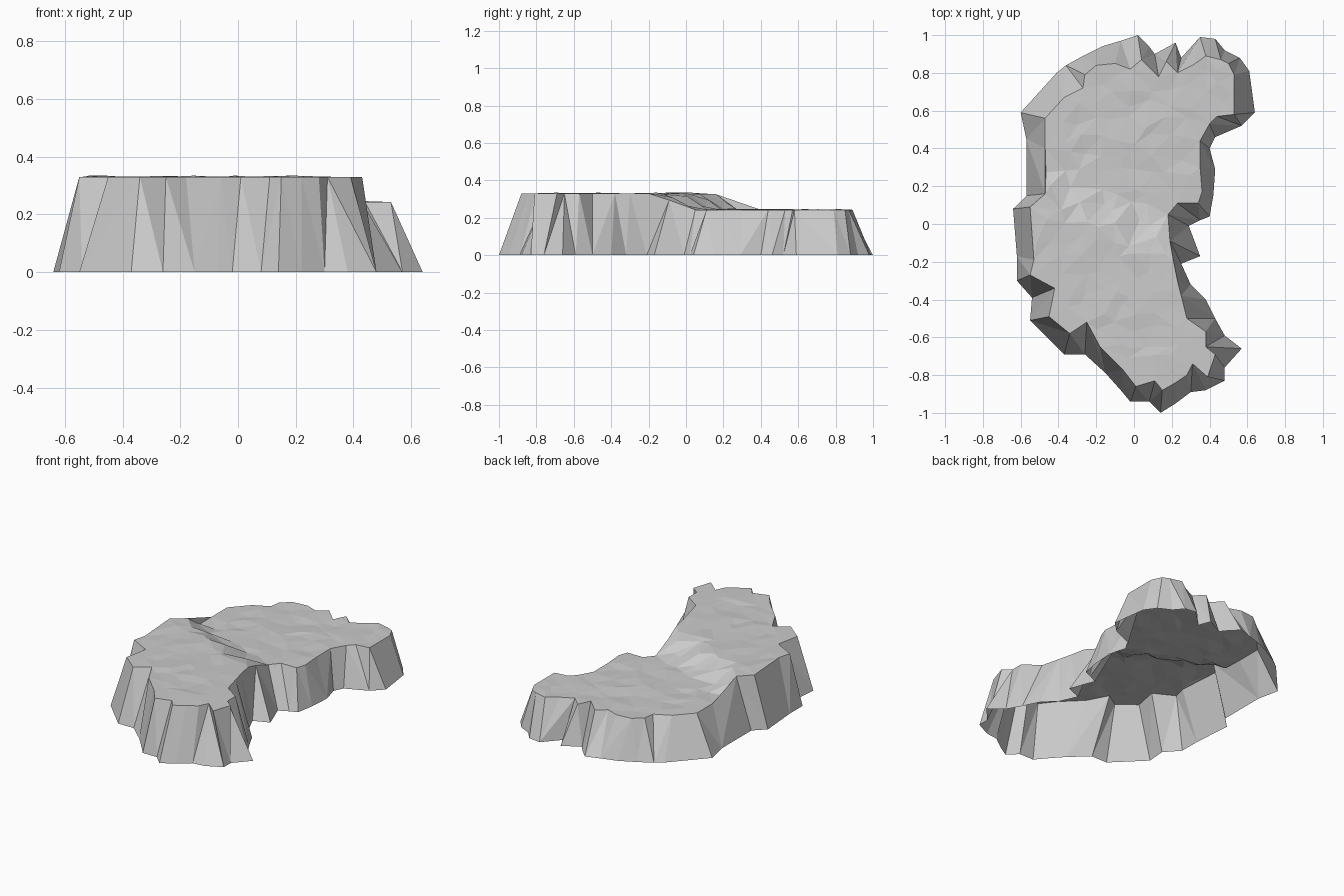
import bpy
import bmesh
import random
from mathutils import Vector
from mathutils.geometry import delaunay_2d_cdt

random.seed(4)

HIGH, LOW = 0.33, 0.243     # heights of the front and back shelves
STEP = 0.09                 # spacing of the rough ground on top

default_cube = bpy.data.objects.get("Cube")
if default_cube:
    bpy.data.objects.remove(default_cube, do_unlink=True)

# Outline where the cliff meets the ground, clockwise from the back left
FOOT = [
    (-.60, .59), (-.41, .80), (-.36, .84), (-.27, .89), (-.17, .94), (-.07, .97),
    (.02, 1), (.08, .94), (.11, .90), (.22, .96), (.25, .88), (.35, .99),
    (.43, .98), (.48, .92), (.56, .88), (.61, .81), (.64, .59), (.57, .52),
    (.43, .46), (.40, .40), (.43, .29), (.42, .15), (.40, .04), (.35, .02),
    (.29, -.01), (.35, -.17), (.25, -.21), (.30, -.32), (.38, -.40), (.43, -.50),
    (.48, -.59), (.57, -.66), (.48, -.76), (.48, -.83), (.38, -.88), (.30, -.89),
    (.22, -.95), (.14, -1), (.08, -.94), (-.02, -.94), (-.07, -.88), (-.15, -.79),
    (-.26, -.69), (-.37, -.69), (-.55, -.51), (-.54, -.39), (-.62, -.30),
    (-.62, -.17), (-.64, .08), (-.57, .15), (-.57, .45),
]

# Matching outline of the cliff top
RIM = [
    (-.47, .56), (-.37, .67), (-.27, .72), (-.26, .79), (-.20, .84), (-.10, .85),
    (-.02, .82), (.04, .87), (.13, .78), (.17, .86), (.23, .80), (.31, .84),
    (.38, .89), (.46, .87), (.50, .85), (.53, .79), (.53, .58), (.44, .57),
    (.40, .53), (.35, .44), (.35, .30), (.36, .17), (.34, .11), (.23, .11),
    (.18, .05), (.19, -.09), (.21, -.20), (.23, -.30), (.25, -.38), (.28, -.50),
    (.38, -.57), (.38, -.65), (.43, -.69), (.39, -.81), (.31, -.74), (.28, -.80),
    (.22, -.84), (.15, -.88), (.11, -.83), (.01, -.86), (-.06, -.77), (-.18, -.65),
    (-.25, -.52), (-.34, -.58), (-.45, -.49), (-.42, -.34), (-.55, -.27),
    (-.53, -.19), (-.55, .09), (-.47, .16), (-.47, .40),
]


def make_material(name, colour):
    mat = bpy.data.materials.new(name)
    mat.use_nodes = True
    mat.diffuse_color = colour
    mat.node_tree.nodes["Principled BSDF"].inputs["Base Color"].default_value = colour
    return mat


def shelf_height(x, y):
    """High shelf in front, low shelf behind, joined by a slanting ramp."""
    t = min(max((y + 0.45 * x + 0.07) / 0.15, 0), 1)
    blend = t * t * (3 - 2 * t)
    return HIGH + (LOW - HIGH) * blend


def jitter(amount):
    return random.uniform(-amount, amount)


def rough_points():
    """Loose grid of points that breaks the top into uneven facets."""
    points = []
    rim = [Vector(p) for p in RIM]
    for row in range(-10, 11):
        for col in range(-7, 8):
            p = Vector((col * STEP + jitter(0.03), row * STEP + jitter(0.03)))
            if min((p - r).length for r in rim) > STEP * 0.6:
                points.append(p)
    return points


def build_plateau():
    bm = bmesh.new()
    count = len(RIM)

    # Uneven top surface, filled inside the rim outline
    flat = [Vector(p) for p in RIM] + rough_points()
    verts2d, _, faces, origins, _, _ = delaunay_2d_cdt(
        flat, [], [list(range(count))], 1, 1e-5)
    top = []
    rim = {}
    for p, sources in zip(verts2d, origins):
        on_rim = [i for i in sources if i < count]
        bump = 0 if on_rim else jitter(0.005)
        vert = bm.verts.new((p.x, p.y, shelf_height(p.x, p.y) + bump))
        top.append(vert)
        for i in on_rim:
            rim[i] = vert
    for face in faces:
        bm.faces.new([top[i] for i in face])

    # Sloping cliff, open underneath
    foot = [bm.verts.new((x, y, 0)) for x, y in FOOT]
    for i in range(count):
        j = (i + 1) % count
        if (i % 3) == 1:
            bm.faces.new((foot[i], foot[j], rim[i]))
            bm.faces.new((foot[j], rim[j], rim[i]))
        else:
            bm.faces.new((foot[i], foot[j], rim[j]))
            bm.faces.new((foot[i], rim[j], rim[i]))

    # Remove stray points and turn every face outward
    bmesh.ops.delete(bm, geom=[v for v in bm.verts if not v.link_faces], context="VERTS")
    bmesh.ops.recalc_face_normals(bm, faces=bm.faces)
    if sum(f.normal.z * f.calc_area() for f in bm.faces) < 0:
        bmesh.ops.reverse_faces(bm, faces=bm.faces)

    mesh = bpy.data.meshes.new("rock_plateau")
    bm.to_mesh(mesh)
    bm.free()
    plateau = bpy.data.objects.new("rock_plateau", mesh)
    bpy.context.collection.objects.link(plateau)
    mesh.materials.append(make_material("stone grey", (0.6, 0.6, 0.6, 1)))


build_plateau()
